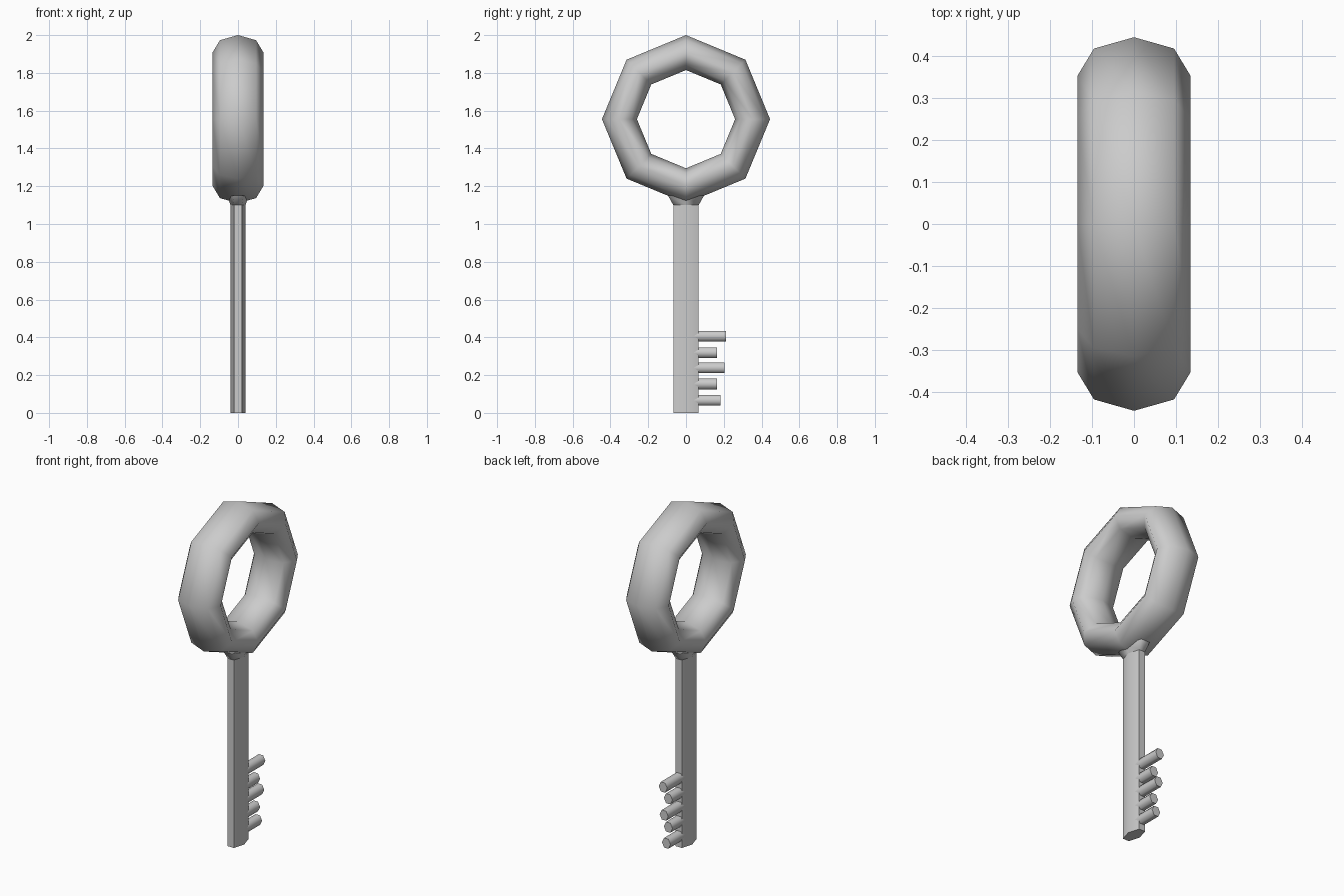
import bpy
import math
from mathutils import Matrix

cube = bpy.data.objects.get("Cube")
if cube:
    bpy.data.objects.remove(cube, do_unlink=True)

# Single metal colour
metal = bpy.data.materials.new("grey_metal")
metal.use_nodes = True
colour = (0.6, 0.6, 0.6, 1)
metal.diffuse_color = colour
metal.node_tree.nodes["Principled BSDF"].inputs["Base Color"].default_value = colour


def finish(name, matrix):
    """Bake a transform into the active mesh, then name, colour and smooth it."""
    obj = bpy.context.object
    obj.name = name
    obj.data.transform(matrix)
    obj.data.materials.append(metal)
    bpy.ops.object.shade_smooth_by_angle(angle=math.radians(70))
    return obj


def hex_bar(name, bottom, top, scale, place, flare=1.0):
    """Six-sided bar along z with corners on its x axis, then placed."""
    bpy.ops.mesh.primitive_cone_add(vertices=6, radius1=1, radius2=flare, depth=top - bottom)
    shape = (place @ Matrix.Translation((0, 0, (bottom + top) / 2))
             @ Matrix.Diagonal((scale[0], scale[1], 1, 1))
             @ Matrix.Rotation(math.radians(30), 4, "Z"))
    return finish(name, shape)


# Ring handle: octagonal torus standing in the YZ plane, widened along x
bpy.ops.mesh.primitive_torus_add(major_segments=8, minor_segments=8,
                                 major_radius=0.3525, minor_radius=0.0925)
finish("ring_handle", Matrix.Translation((0, 0, 1.555))
       @ Matrix.Diagonal((1.46, 1, 1, 1)) @ Matrix.Rotation(math.pi / 2, 4, "Y"))

# Flattened shaft and the flared collar beneath the ring
flat = math.cos(math.radians(30))
shaft_scale = (0.04, 0.067 / flat)
hex_bar("shaft", 0, 1.105, shaft_scale, Matrix.Identity(4))
hex_bar("collar", 1.1, 1.15, shaft_scale, Matrix.Identity(4), flare=1.42)

# Teeth pointing to the back, as (height, tip)
along_y = Matrix.Rotation(-math.pi / 2, 4, "X")
for i, (z, tip) in enumerate([(0.066, 0.183), (0.153, 0.165), (0.238, 0.204),
                              (0.319, 0.165), (0.406, 0.213)]):
    hex_bar(f"tooth_{i + 1}", 0.03, tip, (0.028, 0.028 / flat),
            Matrix.Translation((0, 0, z)) @ along_y)
